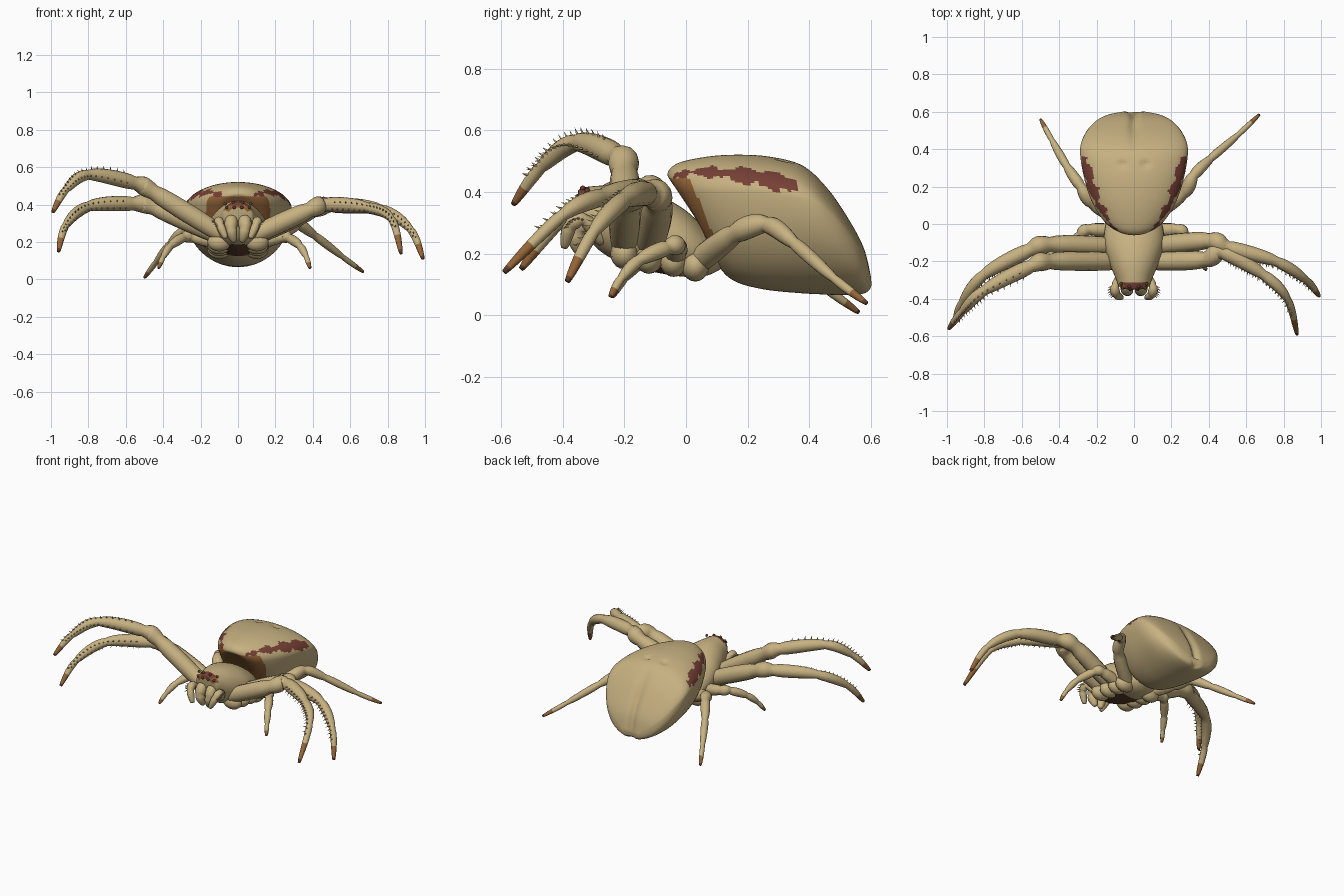
import bpy, bmesh, math
from mathutils import Vector

cube = bpy.data.objects.get("Cube")
if cube:
    bpy.data.objects.remove(cube, do_unlink=True)


def material(name, rgb):
    m = bpy.data.materials.new(name)
    m.use_nodes = True
    m.diffuse_color = (*rgb, 1)
    m.node_tree.nodes["Principled BSDF"].inputs["Base Color"].default_value = (*rgb, 1)
    return m


TAN = material("tan", (0.57, 0.44, 0.22))
RED = material("dark red", (0.18, 0.05, 0.035))
BROWN = material("orange brown", (0.30, 0.13, 0.04))
DARK = material("dark brown", (0.12, 0.05, 0.025))
MATS = [TAN, RED, BROWN, DARK]


def finish(name, bm, smooth=True):
    bmesh.ops.recalc_face_normals(bm, faces=bm.faces)
    mesh = bpy.data.meshes.new(name)
    bm.to_mesh(mesh)
    bm.free()
    for m in MATS:
        mesh.materials.append(m)
    for p in mesh.polygons:
        p.use_smooth = smooth
    obj = bpy.data.objects.new(name, mesh)
    bpy.context.collection.objects.link(obj)
    return obj


def loft(name, rings, rule=lambda c, u: 0):
    """Skin closed rings; rule picks a colour from face centre and position along."""
    bm = bmesh.new()
    vs = [[bm.verts.new(p) for p in r] for r in rings]
    n = len(rings[0])
    for i in range(len(vs) - 1):
        for j in range(n):
            k = (j + 1) % n
            f = bm.faces.new((vs[i][j], vs[i][k], vs[i + 1][k], vs[i + 1][j]))
            f.material_index = rule(f.calc_center_median(), i / (len(vs) - 1))
    for ring, u in ((vs[0], 0), (vs[-1], 1)):
        f = bm.faces.new(ring)
        f.material_index = rule(f.calc_center_median(), u)
    return finish(name, bm)


def spline(keys, steps):
    """Catmull-Rom through tuples of any length."""
    out = []
    for i in range(len(keys) - 1):
        a, b, c, d = (keys[max(0, min(len(keys) - 1, i + o))] for o in (-1, 0, 1, 2))
        for s in range(steps):
            t = s / steps
            out.append([0.5 * (2 * q + (r - p) * t + (2 * p - 5 * q + 4 * r - w) * t * t
                               + (3 * q - p - 3 * r + w) * t ** 3) for p, q, r, w in zip(a, b, c, d)])
    return out + [list(keys[-1])]


def body_rings(keys, steps, sides, mid):
    """Keys: top y, top z, bottom y, bottom z, half width."""
    rings = []
    for ty, tz, by, bz, w in spline(keys, steps):
        ring = []
        for j in range(sides):
            a = 2 * math.pi * j / sides
            s = math.sin(a)
            h = mid + (1 - mid) * s if s > 0 else mid + mid * s
            ring.append(Vector((w * math.cos(a), by + (ty - by) * h, bz + (tz - bz) * h)))
        rings.append(ring)
    return rings


# Abdomen: slanted front, broad shoulders, grooved rear, two dimples on the back
abdomen_keys = [(-.045, .43, .06, .28, .04), (-.06, .46, .09, .22, .095), (-.03, .492, .11, .155, .15),
                (.05, .512, .16, .11, .205), (.15, .521, .25, .085, .248), (.27, .515, .36, .073, .277),
                (.38, .485, .46, .068, .288), (.46, .412, .53, .066, .262), (.53, .31, .575, .068, .21),
                (.577, .22, .592, .074, .145), (.60, .13, .602, .084, .06)]
rings = body_rings(abdomen_keys, 9, 96, .72)
for ring in rings:
    for p in ring:
        rear = max(0, min(1, (p.y - .38) / .15))
        p.y -= .022 * rear * math.exp(-(p.x / .025) ** 2)
        if p.z > .4:
            p.z -= .016 * math.exp(-((abs(p.x) - .062) ** 2 + (p.y - .32) ** 2) / .0003)


def abdomen_colour(c, u):
    wave = .008 * math.sin(c.y * 60) + .005 * math.sin(c.y * 131 + c.x * 40)
    inner = .10 + .52 * (c.y + .03) - max(0, c.y - .12) * .22 + wave
    lower = .452 - max(0, c.y - .08) * .2 + wave
    if abs(c.x) > inner and c.z > lower and c.y < .36 + wave:
        return 1
    if c.z < .445 and c.y < .0 + (.45 - c.z) * .52 + wave * .6 and c.z > .22:
        return 2
    return 0


loft("abdomen", rings, abdomen_colour)

# Head and thorax in one shell, with a dark eye ridge and underside
carapace_keys = [(-.35, .385, -.335, .30, .055), (-.345, .41, -.32, .26, .08), (-.29, .42, -.28, .21, .10),
                 (-.2, .42, -.2, .165, .135), (-.1, .395, -.1, .14, .16), (0, .34, 0, .125, .15),
                 (.07, .27, .07, .13, .11), (.13, .2, .13, .16, .04)]


def carapace_colour(c, u):
    if c.y < -.315 and c.z > .365:
        return 1 if c.z > .395 else 2
    return 3 if c.z < .19 and abs(c.x) < .085 and c.y < -.03 else 0


loft("carapace", body_rings(carapace_keys, 6, 40, .5), carapace_colour)


def tube_rings(points, radii, steps=8, sides=14, pinch=.85):
    """Jointed tube: swollen between joints, pinched at them."""
    path = [Vector(p) for p in spline(points, steps)]
    rings, tan, nor = [], None, None
    for i, p in enumerate(path):
        t = (path[min(i + 1, len(path) - 1)] - path[max(i - 1, 0)]).normalized()
        nor = t.orthogonal().normalized() if tan is None else tan.rotation_difference(t) @ nor
        tan, side = t, t.cross(nor)
        seg, f = min(i // steps, len(points) - 2), i / steps
        f -= seg
        r = radii[seg] * (1 - f) + radii[seg + 1] * f
        r *= pinch + (1.12 - pinch) * math.sin(math.pi * f) ** .6 if 0 < f < 1 else pinch
        rings.append([p + r * (math.cos(a) * nor + math.sin(a) * side)
                      for a in (2 * math.pi * j / sides for j in range(sides))])
    return path, rings


def tip_colour(c, u):
    return 3 if u > .965 else 2 if u > .89 else 0


def spines(name, path, rings, directions):
    bm = bmesh.new()
    for i in range(len(path) // 2 - 2, len(path) - 6):
        t = (path[i + 1] - path[i - 1]).normalized()
        for k, d in enumerate(directions):
            d = Vector(d)
            d = (d - d.dot(t) * t).normalized()
            r = (rings[i][0] - path[i]).length
            base = path[i].lerp(path[i + 1], k * .5)
            apex = bm.verts.new(base + d * (r + .018) + t * .008)
            o = d.cross(t) * .005
            foot = [bm.verts.new(base + d * r * .9 + q) for q in (o, t * .005, -o, t * -.005)]
            for j in range(4):
                bm.faces.new((foot[j], foot[(j + 1) % 4], apex))
    finish(name, bm, False)


front_r = (.045, .048, .041, .031, .022, .01)
third_r = (.034, .032, .026, .021, .015, .008)
rear_r = (.038, .036, .03, .023, .016, .008)
legs = {
    "right_first_leg": (front_r, [(-.07, -.2, .23), (-.45, -.2, .465), (-.55, -.225, .515),
                                  (-.8, -.355, .56), (-.92, -.47, .48), (-.99, -.56, .36)]),
    "right_second_leg": (front_r, [(-.07, -.12, .22), (-.45, -.11, .385), (-.56, -.14, .405),
                                   (-.8, -.27, .39), (-.92, -.42, .29), (-.96, -.535, .15)]),
    "left_first_leg": (front_r, [(.07, -.2, .23), (.38, -.19, .37), (.47, -.15, .40),
                                 (.69, -.27, .385), (.82, -.4, .325), (.872, -.59, .14)]),
    "left_second_leg": (front_r, [(.07, -.12, .22), (.4, -.09, .37), (.5, -.125, .395),
                                  (.76, -.2, .375), (.92, -.3, .27), (.99, -.385, .11)]),
    "right_third_leg": (third_r, [(-.07, -.04, .19), (-.24, -.03, .225), (-.29, -.06, .225),
                                  (-.36, -.14, .18), (-.4, -.2, .12), (-.425, -.24, .06)]),
    "left_third_leg": (third_r, [(.07, -.04, .19), (.23, -.03, .225), (.275, -.06, .22),
                                 (.33, -.15, .18), (.365, -.21, .12), (.385, -.245, .06)]),
    "right_rear_leg": (rear_r, [(-.06, .02, .16), (-.22, .11, .235), (-.285, .2, .255),
                                (-.36, .31, .19), (-.44, .45, .09), (-.5, .56, .01)]),
    "left_rear_leg": (rear_r, [(.06, .02, .16), (.26, .16, .265), (.32, .26, .295),
                               (.41, .35, .235), (.56, .48, .12), (.67, .585, .04)]),
}
for name, (radii, points) in legs.items():
    path, rings = tube_rings(points, radii)
    loft(name, rings, tip_colour)
    if radii is front_r:
        dirs = [(0, -1, -.2), (0, -.3, 1)] if name == "right_first_leg" else [(0, -1, -.6), (0, -1, .3)]
        spines(name + "_spines", path, rings, dirs)


def ball(name, centre, size, mat):
    bm = bmesh.new()
    bmesh.ops.create_uvsphere(bm, u_segments=14, v_segments=10, radius=1)
    for v in bm.verts:
        v.co = Vector(a * b for a, b in zip(v.co, size)) + Vector(centre)
    for f in bm.faces:
        f.material_index = mat
    finish(name, bm)


# Mouthparts, palps, leg bases and eyes, mirrored
for side, s in (("left", 1), ("right", -1)):
    _, rings = tube_rings([(s * .035, -.32, .33), (s * .037, -.355, .27), (s * .02, -.345, .2)], (.03, .033, .012))
    loft(side + "_jaw", rings)
    palp, rings = tube_rings([(s * .06, -.27, .24), (s * .1, -.33, .31), (s * .095, -.375, .29),
                              (s * .065, -.395, .22)], (.022, .022, .024, .012), 6, 12)
    loft(side + "_palp", rings)
    spines(side + "_palp_spines", palp, rings, [(s, -.5, 0)])
    for i, (y, z) in enumerate(((-.2, .2), (-.12, .185), (-.04, .175), (.03, .16))):
        ball(f"{side}_leg_base_{i + 1}", (s * .1, y, z), (.065, .045, .05), 0)
    for i, (x, y, z) in enumerate(((.02, -.35, .385), (.06, -.342, .385), (.025, -.335, .412), (.068, -.32, .405))):
        ball(f"{side}_eye_{i + 1}", (s * x, y, z), (.009, .009, .009), 3)
